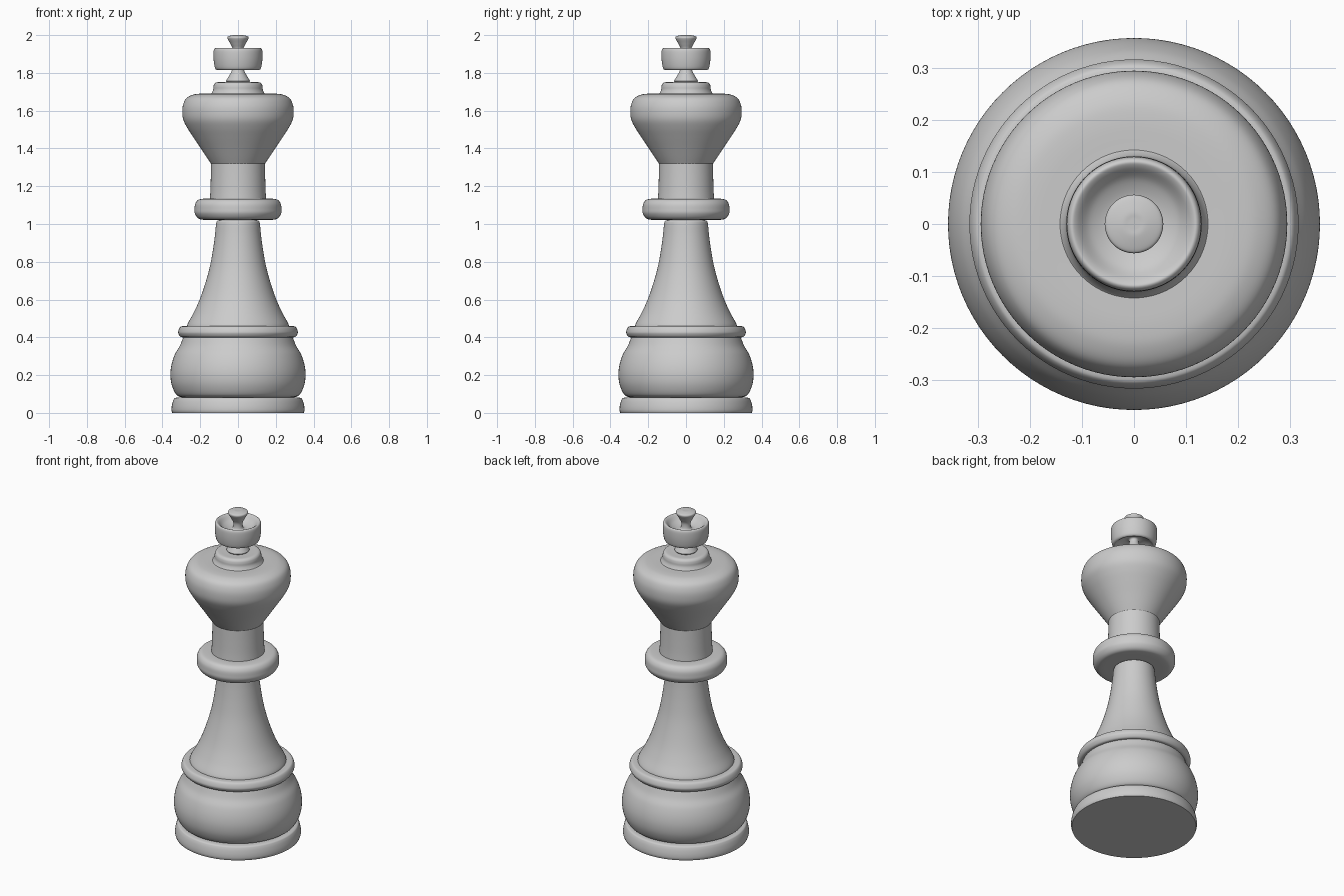
import bpy, bmesh, math
from mathutils import Vector

cube = bpy.data.objects.get("Cube")
if cube:
    bpy.data.objects.remove(cube)

SEGMENTS = 96
STEPS = 6

grey = bpy.data.materials.new("light grey")
grey.use_nodes = True
colour = (0.6, 0.6, 0.6, 1)
grey.diffuse_color = colour
grey.node_tree.nodes["Principled BSDF"].inputs["Base Color"].default_value = colour


def smooth_curve(points):
    """Catmull-Rom curve through (radius, height) points."""
    p = [Vector(q) for q in points]
    p = [2 * p[0] - p[1]] + p + [2 * p[-1] - p[-2]]
    out = []
    for a, b, c, d in zip(p, p[1:], p[2:], p[3:]):
        for i in range(STEPS):
            t = i / STEPS
            out.append(0.5 * (2 * b + (c - a) * t + (2 * a - 5 * b + 4 * c - d) * t ** 2
                              + (3 * b - a - 3 * c + d) * t ** 3))
    return out + [p[-2]]


def lathe(name, *curves):
    """Turn one closed part; each curve is smooth, with a crease between curves."""
    profile = [Vector((0, curves[0][0][1]))]
    for curve in curves:
        profile += smooth_curve(curve)
    profile.append(Vector((0, curves[-1][-1][1])))
    bm = bmesh.new()
    verts = [bm.verts.new((max(q.x, 0), 0, q.y)) for q in profile]
    edges = [bm.edges.new(pair) for pair in zip(verts, verts[1:])]
    bmesh.ops.spin(bm, geom=verts + edges, cent=(0, 0, 0), axis=(0, 0, 1),
                   angle=math.tau, steps=SEGMENTS, use_merge=True)
    bmesh.ops.remove_doubles(bm, verts=bm.verts, dist=0.0002)
    bmesh.ops.recalc_face_normals(bm, faces=bm.faces)
    mesh = bpy.data.meshes.new(name)
    bm.to_mesh(mesh)
    bm.free()
    mesh.materials.append(grey)
    obj = bpy.data.objects.new(name, mesh)
    bpy.context.collection.objects.link(obj)
    bpy.ops.object.select_all(action='DESELECT')
    obj.select_set(True)
    bpy.context.view_layer.objects.active = obj
    bpy.ops.object.shade_smooth_by_angle(angle=math.radians(40))


# Foot and rounded body
lathe("foot", [(.348, 0), (.352, .015), (.35, .04), (.342, .068), (.33, .08), (.29, .083)])
lathe("body", [(.29, .08), (.325, .095), (.35, .145), (.358, .2), (.352, .255),
               (.334, .31), (.308, .355), (.29, .4)])
lathe("body_ring", [(.28, .4), (.303, .402), (.315, .418), (.316, .432),
                    (.308, .452), (.295, .459), (.26, .46)])

# Tapering stem
lathe("stem", [(.271, .455), (.265, .475), (.235, .53), (.203, .6), (.175, .68),
               (.15, .77), (.133, .86), (.122, .94), (.116, 1), (.11, 1.016), (.09, 1.022)])

# Collar
lathe("collar", [(.1, 1.022), (.18, 1.022), (.21, 1.03), (.228, 1.055), (.23, 1.08),
                 (.226, 1.108), (.21, 1.128), (.18, 1.134), (.13, 1.134)])

# Neck and flared head with stepped cap
lathe("neck", [(.149, 1.13), (.146, 1.18), (.144, 1.25), (.143, 1.32)])
lathe("head", [(.14, 1.315), (.165, 1.352), (.2, 1.405), (.237, 1.46), (.268, 1.508),
               (.289, 1.55), (.295, 1.59), (.291, 1.63), (.274, 1.665),
               (.24, 1.684), (.2, 1.69), (.14, 1.69)])
lathe("cap", [(.148, 1.685), (.14, 1.693), (.132, 1.71), (.13, 1.728),
              (.125, 1.742), (.112, 1.75), (.08, 1.75)])

# Turned cross finial: flared post, dished rim, flared tip
lathe("finial",
      [(.058, 1.75), (.064, 1.757)],
      [(.064, 1.757), (.047, 1.785), (.033, 1.812), (.026, 1.845), (.045, 1.852),
       (.075, 1.84), (.1, 1.819), (.111, 1.815), (.122, 1.827), (.129, 1.87),
       (.129, 1.915), (.122, 1.93), (.11, 1.926), (.085, 1.901), (.05, 1.886),
       (.03, 1.892), (.027, 1.925), (.04, 1.953), (.054, 1.978), (.056, 1.988),
       (.05, 1.994), (.025, 2), (.01, 2)])
